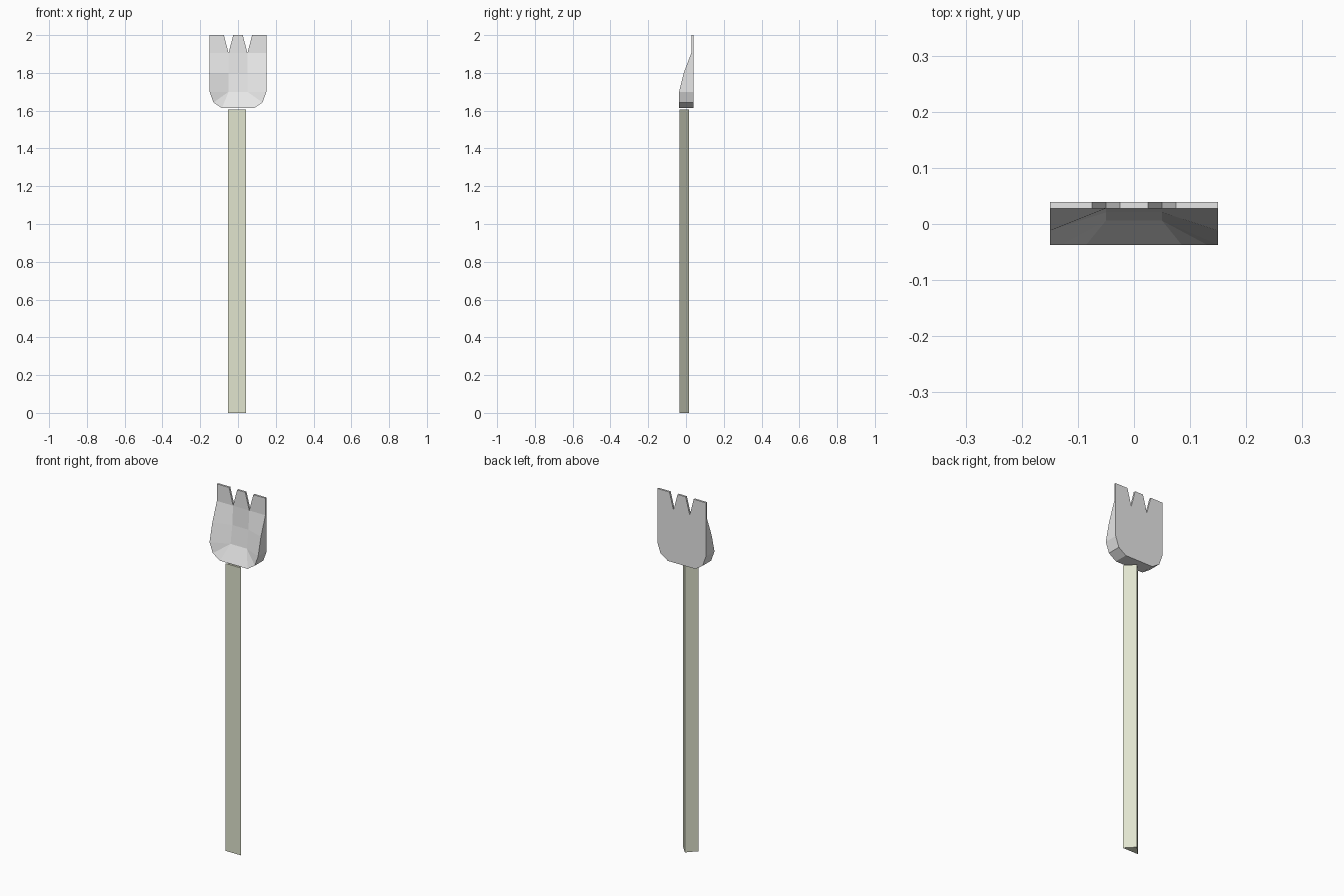
import bpy, bmesh

if "Cube" in bpy.data.objects:
    bpy.data.objects.remove(bpy.data.objects["Cube"])


def material(name, color):
    m = bpy.data.materials.new(name)
    m.diffuse_color = (*color, 1)
    m.use_nodes = True
    m.node_tree.nodes["Principled BSDF"].inputs["Base Color"].default_value = m.diffuse_color
    return m


def finish(name, bm, mat):
    bmesh.ops.recalc_face_normals(bm, faces=bm.faces)
    me = bpy.data.meshes.new(name)
    bm.to_mesh(me)
    bm.free()
    me.materials.append(mat)
    ob = bpy.data.objects.new(name, me)
    bpy.context.collection.objects.link(ob)
    return ob


def extrude(bm, move):
    """Close the open sheet into a solid, placing the new side with move()."""
    out = bmesh.ops.extrude_face_region(bm, geom=bm.faces[:], use_keep_orig=True)
    for v in out["geom"]:
        if isinstance(v, bmesh.types.BMVert):
            move(v)


metal = material("pale grey metal", (0.8, 0.8, 0.8))
wood = material("pale wood", (0.75, 0.78, 0.62))

# Handle: long three-sided prism, flat side to the front
bm = bmesh.new()
bm.faces.new([bm.verts.new((x, y, 0)) for x, y in
              ((-0.053, -0.034), (0.043, -0.034), (-0.005, 0.017))])


def to_top(v):
    v.co.z = 1.605


extrude(bm, to_top)
finish("handle", bm, wood)

# Fork head: scooped front sheet, given as (x, y, z) points of the right half
FRONT, RIM, BACK = -0.037, 0.028, 0.039
inner = [(0.05, FRONT, 1.613), (0.05, 0.006, 1.7), (0.05, 0.021, 1.8), (0.05, RIM, 1.905)]
outer = [(0.15, FRONT, 1.7), (0.15, -0.012, 1.8), (0.15, RIM, 1.905)]
corner = [inner[0], (0.085, FRONT, 1.613), (0.13, FRONT, 1.643), outer[0]]


def mirror(p):
    return (-p[0], p[1], p[2])


side = [(inner[1], a, b) for a, b in zip(corner, corner[1:])]       # rounded corner
side += [(inner[i + 1], outer[i], outer[i + 1], inner[i + 2]) for i in range(2)]
side.append((inner[3], outer[2], (0.15, RIM, 2), (0.075, RIM, 2)))  # outer tooth
middle = [(mirror(a), a, b, mirror(b)) for a, b in
          zip(inner, inner[1:] + [(0.025, RIM, 2)])]                # scoop and middle tooth

bm = bmesh.new()
for face in side + [tuple(mirror(p) for p in reversed(f)) for f in side] + middle:
    bm.faces.new([bm.verts.new(p) for p in face])
bmesh.ops.remove_doubles(bm, verts=bm.verts, dist=0.0005)


def to_back(v):
    v.co.y = BACK


extrude(bm, to_back)
finish("fork_head", bm, metal)
